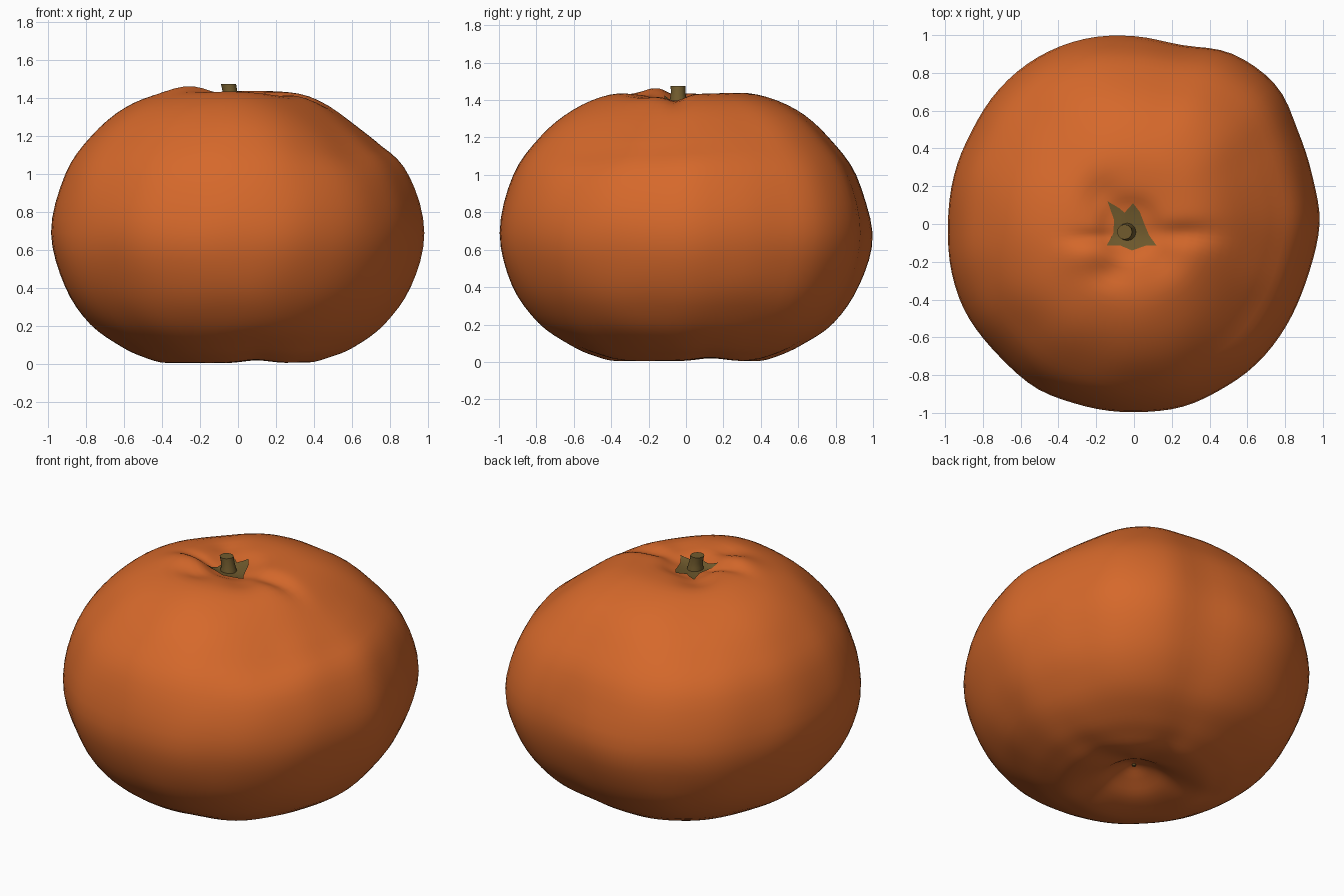
import bpy, bmesh, math
from mathutils import Vector, noise
from mathutils.bvhtree import BVHTree

cube = bpy.data.objects.get("Cube")
if cube:
    bpy.data.objects.remove(cube, do_unlink=True)


def make_material(name, rgb):
    mat = bpy.data.materials.new(name)
    mat.use_nodes = True
    mat.diffuse_color = (*rgb, 1)
    bsdf = mat.node_tree.nodes["Principled BSDF"]
    bsdf.inputs["Base Color"].default_value = (*rgb, 1)
    bsdf.inputs["Roughness"].default_value = 0.6
    return mat


def add_object(name, bm, mat, angle):
    mesh = bpy.data.meshes.new(name)
    bmesh.ops.recalc_face_normals(bm, faces=bm.faces)
    bm.to_mesh(mesh)
    obj = bpy.data.objects.new(name, mesh)
    bpy.context.collection.objects.link(obj)
    mesh.materials.append(mat)
    bpy.ops.object.select_all(action="DESELECT")
    obj.select_set(True)
    bpy.context.view_layer.objects.active = obj
    bpy.ops.object.shade_smooth_by_angle(angle=math.radians(angle))
    return obj


def spline(a, b, c, d, t):
    return 0.5 * (2 * b + (c - a) * t + (2 * a - 5 * b + 4 * c - d) * t * t
                  + (3 * b - a - 3 * c + d) * t ** 3)


def hill(x, y, cx, cy, wx, wy):
    return math.exp(-((x - cx) / wx) ** 2 - ((y - cy) / wy) ** 2)


orange = make_material("orange peel", (0.67, 0.14, 0.024))
olive = make_material("olive stem", (0.165, 0.105, 0.027))

# Outline of the fruit seen from above: radius every 15 degrees
OUTLINE = [.98, .98, 1.0, 1.05, 1.04, .985, .995, 1.015, 1.02, 1.01, .99, .985,
           .985, 1.0, 1.01, 1.0, 1.01, 1.0, 1.0, 1.0, .99, .98, .965, .96]
# Side profile from the bottom navel to the stem hollow: radius, height
PROFILE = [(0, .12), (.1, .08), (.22, .025), (.38, .005), (.5, .035), (.62, .09),
           (.79, .21), (.93, .41), (1, .69), (.925, 1.0), (.78, 1.2), (.6, 1.35),
           (.4, 1.43), (.22, 1.435), (.12, 1.4), (.05, 1.385), (0, 1.38)]
SEGMENTS, STEPS = 96, 4

# Dents and swellings of the crown: height, centre, width
CROWN = [(.025, -.25, -.16, .12, .08), (-.04, .62, 0, .25, 3),
         (-.035, .28, -.05, .16, .06), (-.02, -.22, -.07, .12, .04),
         (-.02, -.12, -.26, .1, .06), (.02, .56, .56, .25, .25),
         (-.035, .7, -.05, .22, .28), (-.04, -.46, .46, .28, .28),
         (-.05, .46, -.46, .28, .28), (-.025, .15, -.17, .11, .11),
         (-.03, -.17, .15, .1, .1)]


def outline(angle):
    f = angle / math.tau * len(OUTLINE)
    i = int(f)
    a, b, c, d = (OUTLINE[(i + k) % len(OUTLINE)] for k in (-1, 0, 1, 2))
    return spline(a, b, c, d, f - i)


def profile_points():
    pts = [Vector(p) for p in PROFILE]
    pts = [Vector((-pts[1].x, pts[1].y))] + pts + [Vector((-pts[-2].x, pts[-2].y))]
    for i in range(1, len(pts) - 2):
        for s in range(STEPS):
            yield spline(*pts[i - 1:i + 3], s / STEPS)
    yield pts[-2]


def peel_point(r, z, angle):
    shoulder = max(0, 1 - abs(z - 1.1) / 0.45)
    groove = 0.02 * shoulder * math.exp(-((angle - 1.6) / 0.3) ** 2)
    # Lobes fade towards the poles, hollow sits slightly off centre
    lobe = 1 + (outline(angle) - 1) * min(1, r * 1.2)
    radius = r * lobe - groove * r
    shift = -0.03 * (1 - r) ** 2 if z > 0.7 else 0
    x = radius * math.cos(angle) + shift
    y = radius * math.sin(angle) + shift
    top = min(1, max(0, (z - 0.8) / 0.4))
    low = math.exp(-(r / 0.55) ** 4) if z < 0.7 else 0
    z += top * sum(h * hill(x, y, *spot) for h, *spot in CROWN)
    # Shallow crossing furrows on the underside
    z += low * 0.02 * max(hill(x, y, .1, 0, .1, 3), hill(x, y, 0, .13, 3, .1))
    p = Vector((x, y, z))
    wobble = noise.noise(p * 3.5) * 0.006 * min(1, r * 2)
    p += Vector((x, y, z - 0.7)).normalized() * wobble
    p.z = max(p.z, 0)
    return p


# Fruit body
bm = bmesh.new()
rings = []
for r, z in profile_points():
    rings.append([bm.verts.new(peel_point(max(r, 0), z, math.tau * s / SEGMENTS))
                  for s in range(SEGMENTS)])
for low, high in zip(rings, rings[1:]):
    for s in range(SEGMENTS):
        n = (s + 1) % SEGMENTS
        bm.faces.new((low[s], low[n], high[n], high[s]))
bmesh.ops.remove_doubles(bm, verts=bm.verts, dist=0.0005)
add_object("fruit_body", bm, orange, 60)
surface = BVHTree.FromBMesh(bm)
bm.free()


def drop(x, y, lift):
    hit = surface.ray_cast(Vector((x, y, 3)), Vector((0, 0, -1)))[0]
    return Vector((x, y, hit.z + lift))


# Ragged star-shaped calyx laid on the hollow
STAR = [(-.14, .12), (-.08, .085), (-.05, .06), (-.005, .11), (.03, .065), (.055, 0),
        (.08, -.06), (.12, -.115), (.06, -.115), (-.01, -.14), (-.07, -.115),
        (-.145, -.115), (-.11, -.05), (-.105, .02)]
centre = Vector((-.04, -.04))
bm = bmesh.new()
rings = []
for k in range(1, 6):
    ring = []
    for i, tip in enumerate(STAR):
        after = STAR[(i + 1) % len(STAR)]
        for half in (0, 0.5):
            edge = Vector(tip).lerp(Vector(after), half)
            q = centre.lerp(edge, k / 5)
            ring.append(bm.verts.new(drop(q.x, q.y, 0.006)))
    rings.append(ring)
bm.faces.new(rings[0])
for inner, outer in zip(rings, rings[1:]):
    for i in range(len(inner)):
        j = (i + 1) % len(inner)
        bm.faces.new((inner[i], outer[i], outer[j], inner[j]))
add_object("calyx", bm, olive, 40)
bm.free()

# Short cut stem, slightly wider at the foot and leaning a little
bm = bmesh.new()
rings = []
for radius, z, x in ((.052, 1.36, -.035), (.043, 1.41, -.038),
                     (.039, 1.44, -.043), (.04, 1.475, -.05)):
    rings.append([bm.verts.new((x + radius * math.cos(math.tau * s / 12),
                                -.042 + radius * math.sin(math.tau * s / 12), z))
                  for s in range(12)])
for low, high in zip(rings, rings[1:]):
    for s in range(12):
        n = (s + 1) % 12
        bm.faces.new((low[s], low[n], high[n], high[s]))
bm.faces.new(rings[-1])
add_object("stem", bm, olive, 40)
bm.free()

# Tiny blossom scar under the fruit
bm = bmesh.new()
bmesh.ops.create_cone(bm, cap_ends=True, segments=10, radius1=.012, radius2=.012, depth=.008)
bmesh.ops.translate(bm, verts=bm.verts, vec=(0, 0, .12))
add_object("blossom_scar", bm, olive, 40)
bm.free()
